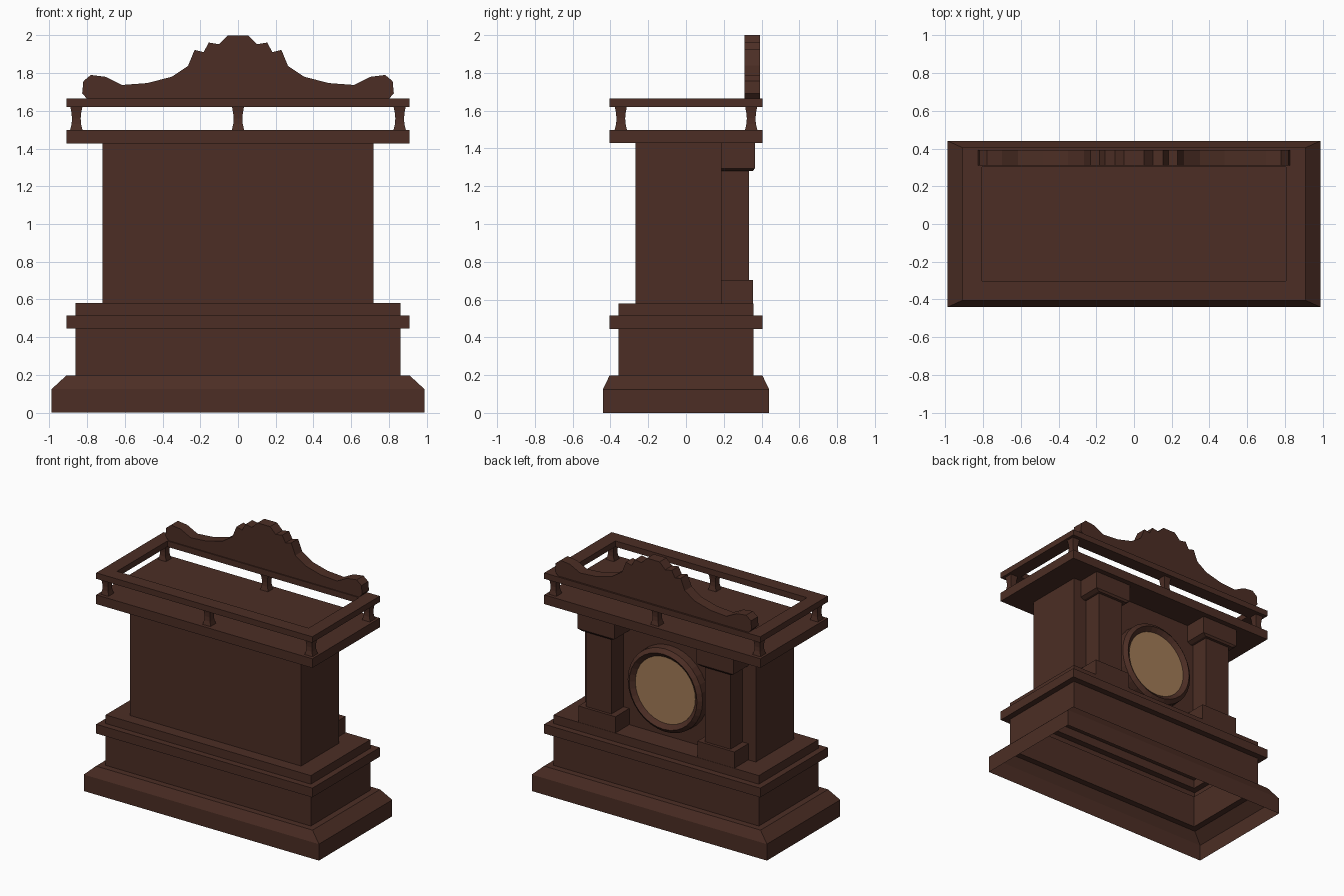
import bpy, bmesh, math
from mathutils import Matrix

if "Cube" in bpy.data.objects:
    bpy.data.objects.remove(bpy.data.objects["Cube"])


def material(name, rgb):
    m = bpy.data.materials.new(name)
    m.diffuse_color = (*rgb, 1)
    m.use_nodes = True
    m.node_tree.nodes["Principled BSDF"].inputs["Base Color"].default_value = m.diffuse_color
    return m


WOOD = material("dark_wood", (0.072, 0.027, 0.018))
DIAL = material("tan_dial", (0.36, 0.198, 0.095))


def finish(name, bm, mat=WOOD):
    me = bpy.data.meshes.new(name)
    bmesh.ops.recalc_face_normals(bm, faces=bm.faces)
    bm.to_mesh(me)
    bm.free()
    me.materials.append(mat)
    ob = bpy.data.objects.new(name, me)
    bpy.context.collection.objects.link(ob)
    return ob


def stack(name, levels, cx=0, cy=0, cap_bottom=True):
    """Rectangular loft through (half_x, half_y, z) levels."""
    bm = bmesh.new()
    rings = [[bm.verts.new((cx + sx * hx, cy + sy * hy, z))
              for sx, sy in ((-1, -1), (1, -1), (1, 1), (-1, 1))]
             for hx, hy, z in levels]
    for a, b in zip(rings, rings[1:]):
        for i in range(4):
            j = (i + 1) % 4
            bm.faces.new((a[i], a[j], b[j], b[i]))
    bm.faces.new(rings[-1])
    if cap_bottom:
        bm.faces.new(rings[0][::-1])
    return finish(name, bm)


def box(name, x0, x1, y0, y1, z0, z1):
    hx, hy = (x1 - x0) / 2, (y1 - y0) / 2
    return stack(name, [(hx, hy, z0), (hx, hy, z1)], (x0 + x1) / 2, (y0 + y1) / 2)


# Stepped plinth: a hollow shell open underneath
stack("stepped_plinth", [
    (0.988, 0.44, 0), (0.988, 0.44, 0.125), (0.91, 0.405, 0.197),
    (0.862, 0.357, 0.197), (0.862, 0.357, 0.445), (0.908, 0.405, 0.445),
    (0.908, 0.405, 0.515), (0.862, 0.357, 0.515), (0.862, 0.357, 0.58)],
    cap_bottom=False)

# Main case and top slab
box("case_body", -0.718, 0.718, -0.268, 0.188, 0.58, 1.43)
box("top_slab", -0.908, 0.908, -0.405, 0.405, 1.428, 1.498)

# Pilasters on the dial side
for side, label in ((-1, "left"), (1, "right")):
    c = side * 0.5
    box(label + "_pilaster_base", c - 0.155, c + 0.155, 0.188, 0.355, 0.58, 0.703)
    box(label + "_pilaster_shaft", c - 0.107, c + 0.107, 0.188, 0.333, 0.703, 1.285)
    cap = stack(label + "_pilaster_capital", [
        (0.127, 0.0775, 1.28), (0.155, 0.0885, 1.295), (0.155, 0.0885, 1.43)], c, 0.2765)
    for v in cap.data.vertices:      # keep the back flush with the case
        if v.co.y < 0.25:
            v.co.y = 0.188

# Dial ring, revolved around the y axis
SEG = 32
profile = [(0.318, 0.185), (0.315, 0.25), (0.285, 0.275), (0.25, 0.245), (0.25, 0.185)]
bm = bmesh.new()
rings = [[bm.verts.new((r * math.cos(2 * math.pi * i / SEG), y,
                        0.956 + r * math.sin(2 * math.pi * i / SEG)))
          for i in range(SEG)] for r, y in profile]
for a, b in zip(rings, rings[1:]):
    for i in range(SEG):
        j = (i + 1) % SEG
        bm.faces.new((a[i], a[j], b[j], b[i]))
finish("dial_ring", bm)

# Dial face
bm = bmesh.new()
bmesh.ops.create_cone(bm, cap_ends=True, segments=SEG, radius1=0.252, radius2=0.252,
                      depth=0.06, matrix=Matrix.Translation((0, 0.218, 0.956))
                      @ Matrix.Rotation(math.pi / 2, 4, 'X'))
finish("dial_face", bm, DIAL)

# Gallery rail: one rectangular frame
bm = bmesh.new()
loops = [[bm.verts.new((sx * hx, sy * hy, z))
          for sx, sy in ((-1, -1), (1, -1), (1, 1), (-1, 1))]
         for hx, hy, z in ((0.908, 0.405, 1.62), (0.908, 0.405, 1.665),
                           (0.805, 0.302, 1.665), (0.805, 0.302, 1.62))]
for k in range(4):
    a, b = loops[k], loops[(k + 1) % 4]
    for i in range(4):
        j = (i + 1) % 4
        bm.faces.new((a[i], a[j], b[j], b[i]))
finish("gallery_rail", bm)

# Waisted balusters
for x in (-0.857, 0, 0.857):
    for y in (-0.345, 0.345):
        stack("baluster", [(w, w, z) for w, z in (
            (0.033, 1.497), (0.025, 1.53), (0.023, 1.56), (0.026, 1.59), (0.032, 1.622))], x, y)

# Carved crest: half outline mirrored, then extruded
half = [(0.053, 2.0), (0.1, 1.953), (0.155, 1.962), (0.182, 1.911), (0.23, 1.923),
        (0.265, 1.838), (0.35, 1.781), (0.48, 1.747), (0.615, 1.737), (0.70, 1.78),
        (0.78, 1.79), (0.82, 1.757), (0.826, 1.692), (0.80, 1.664)]
outline = half + [(-x, z) for x, z in reversed(half)]
bm = bmesh.new()
face = bm.faces.new([bm.verts.new((x, 0.31, z)) for x, z in outline])
new = bmesh.ops.extrude_face_region(bm, geom=[face])["geom"]
bmesh.ops.translate(bm, vec=(0, 0.082, 0),
                    verts=[g for g in new if isinstance(g, bmesh.types.BMVert)])
finish("carved_crest", bm)
